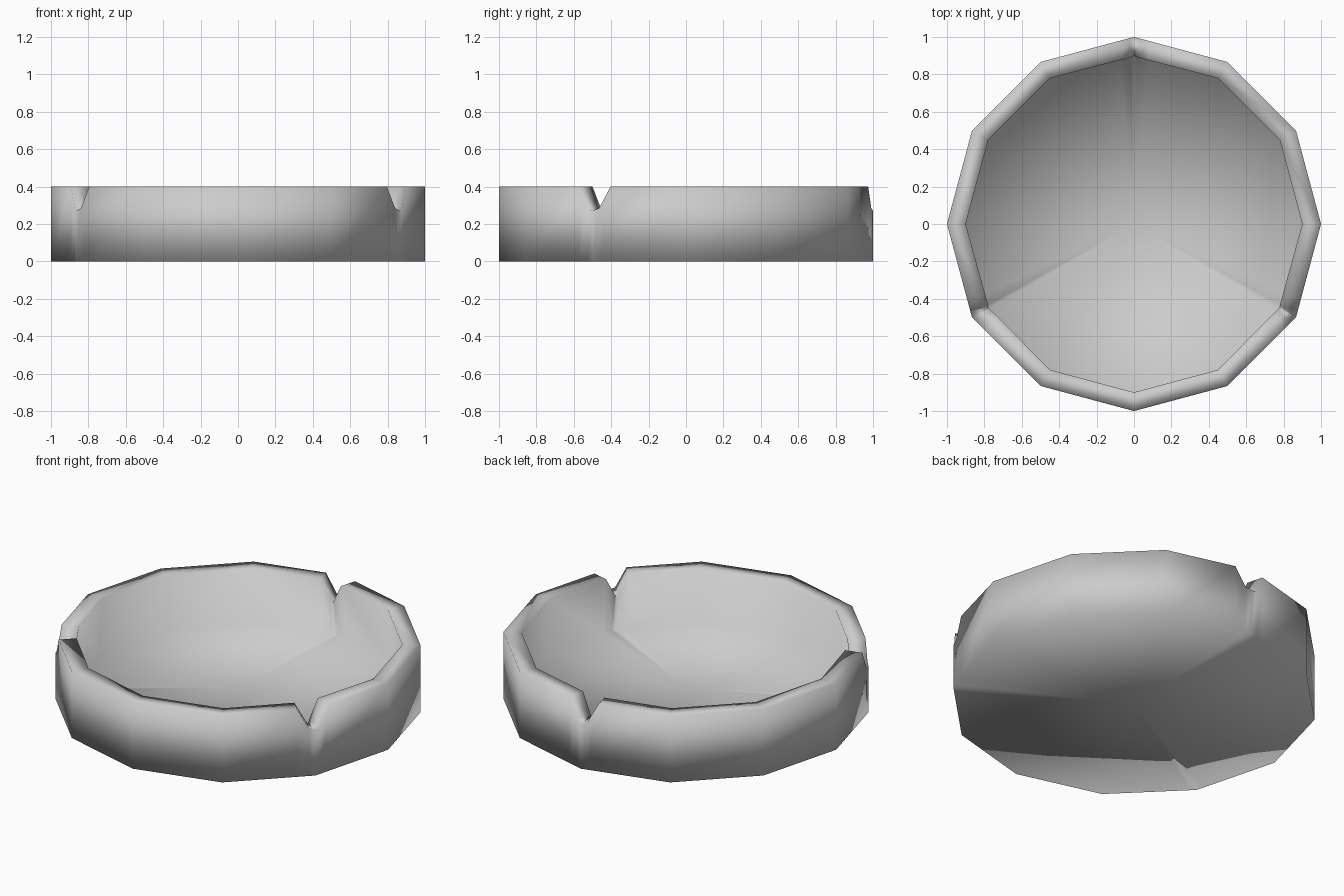
import bpy, bmesh
from math import cos, sin, radians
from mathutils import Vector

if "Cube" in bpy.data.objects:
    bpy.data.objects.remove(bpy.data.objects["Cube"])

SIDES, HEIGHT, THICK = 12, 0.4, 0.1
NOTCHES = (90, 210, 330)
# half of the notch profile: distance from the corner, rim height
NOTCH = [(0.1, HEIGHT), (0.037, 0.285), (0.0, 0.27)]


def corner(deg):
    return Vector((cos(radians(deg)), sin(radians(deg)), 0))


# plan outline with rim height, three corners cut down into rests
outline = []
for i in range(SIDES):
    a = i * 360 // SIDES
    p = corner(a)
    if a in NOTCHES:
        before = (corner(a - 30) - p).normalized()
        after = (corner(a + 30) - p).normalized()
        outline += [(p + before * d, z) for d, z in NOTCH]
        outline += [(p + after * d, z) for d, z in reversed(NOTCH[:-1])]
    else:
        outline.append((p, HEIGHT))

# open shell: outer wall and underside fan
bm = bmesh.new()
base = [bm.verts.new((p.x, p.y, 0)) for p, h in outline]
rim = [bm.verts.new((p.x, p.y, h)) for p, h in outline]
centre = bm.verts.new((0, 0, 0))
n = len(outline)
for i in range(n):
    j = (i + 1) % n
    bm.faces.new((base[i], base[j], rim[j], rim[i]))
    bm.faces.new((base[j], base[i], centre))
for f in bm.faces:
    f.smooth = True
mesh = bpy.data.meshes.new("ashtray")
bm.to_mesh(mesh)
bm.free()
tray = bpy.data.objects.new("ashtray", mesh)
bpy.context.collection.objects.link(tray)

# thickness inward: rim, inner wall and slightly coned bowl floor
solid = tray.modifiers.new("thickness", 'SOLIDIFY')
solid.thickness = THICK
solid.offset = -1
solid.use_even_offset = False
